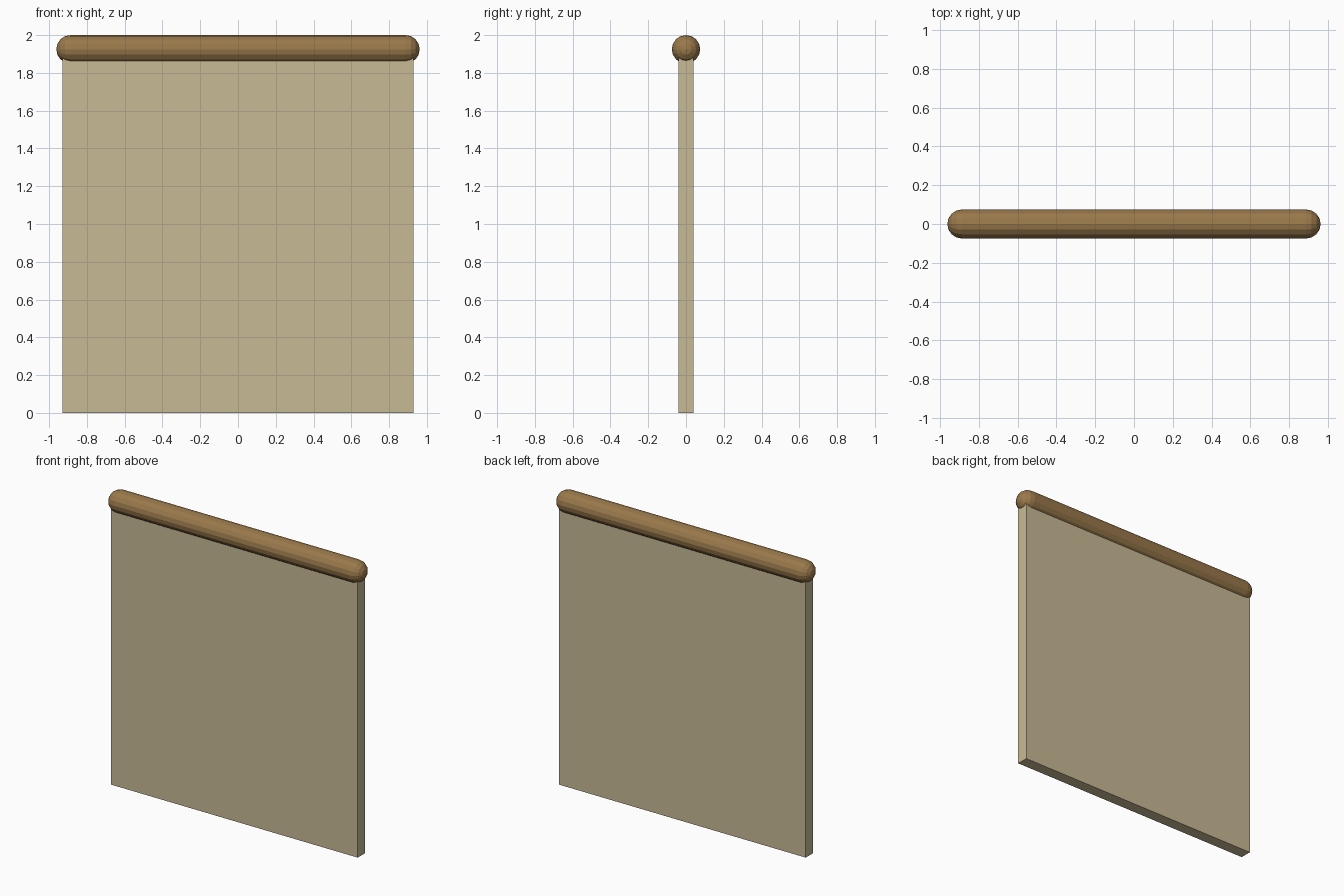
import bpy, bmesh, math
from mathutils import Matrix

if "Cube" in bpy.data.objects:
    bpy.data.objects.remove(bpy.data.objects["Cube"])


def make_object(name, bm, color):
    bmesh.ops.recalc_face_normals(bm, faces=bm.faces[:])
    mesh = bpy.data.meshes.new(name)
    bm.to_mesh(mesh)
    bm.free()
    obj = bpy.data.objects.new(name, mesh)
    bpy.context.collection.objects.link(obj)
    mat = bpy.data.materials.new(name + "_color")
    mat.diffuse_color = color
    mat.use_nodes = True
    mat.node_tree.nodes["Principled BSDF"].inputs["Base Color"].default_value = mat.diffuse_color
    mesh.materials.append(mat)
    return obj


R, HALF, SIDES, RINGS = 0.075, 0.962, 16, 4
ROD_Z = 2.0 - R
TOP_OF_PANEL = 1.92

# flat panel
bm = bmesh.new()
bmesh.ops.create_cube(bm, size=1, matrix=Matrix.Translation((0, 0, TOP_OF_PANEL / 2))
                      @ Matrix.Diagonal((1.86, 0.08, TOP_OF_PANEL, 1)))
make_object("panel", bm, (0.58, 0.49, 0.30, 1))

# round-ended top rail: half profile spun about the x axis
angles = [i * math.pi / 2 / RINGS for i in range(RINGS + 1)]
right = [(HALF - R + R * math.cos(a), R * math.sin(a)) for a in angles]
profile = right + [(-x, r) for x, r in reversed(right)]
bm = bmesh.new()
verts = [bm.verts.new((x, 0, ROD_Z + r)) for x, r in profile]
edges = [bm.edges.new(pair) for pair in zip(verts, verts[1:])]
bmesh.ops.spin(bm, geom=verts + edges, cent=(0, 0, ROD_Z), axis=(1, 0, 0),
               angle=math.tau, steps=SIDES, use_merge=False)
bmesh.ops.remove_doubles(bm, verts=bm.verts[:], dist=0.0005)
make_object("top_rail", bm, (0.32, 0.19, 0.07, 1))
